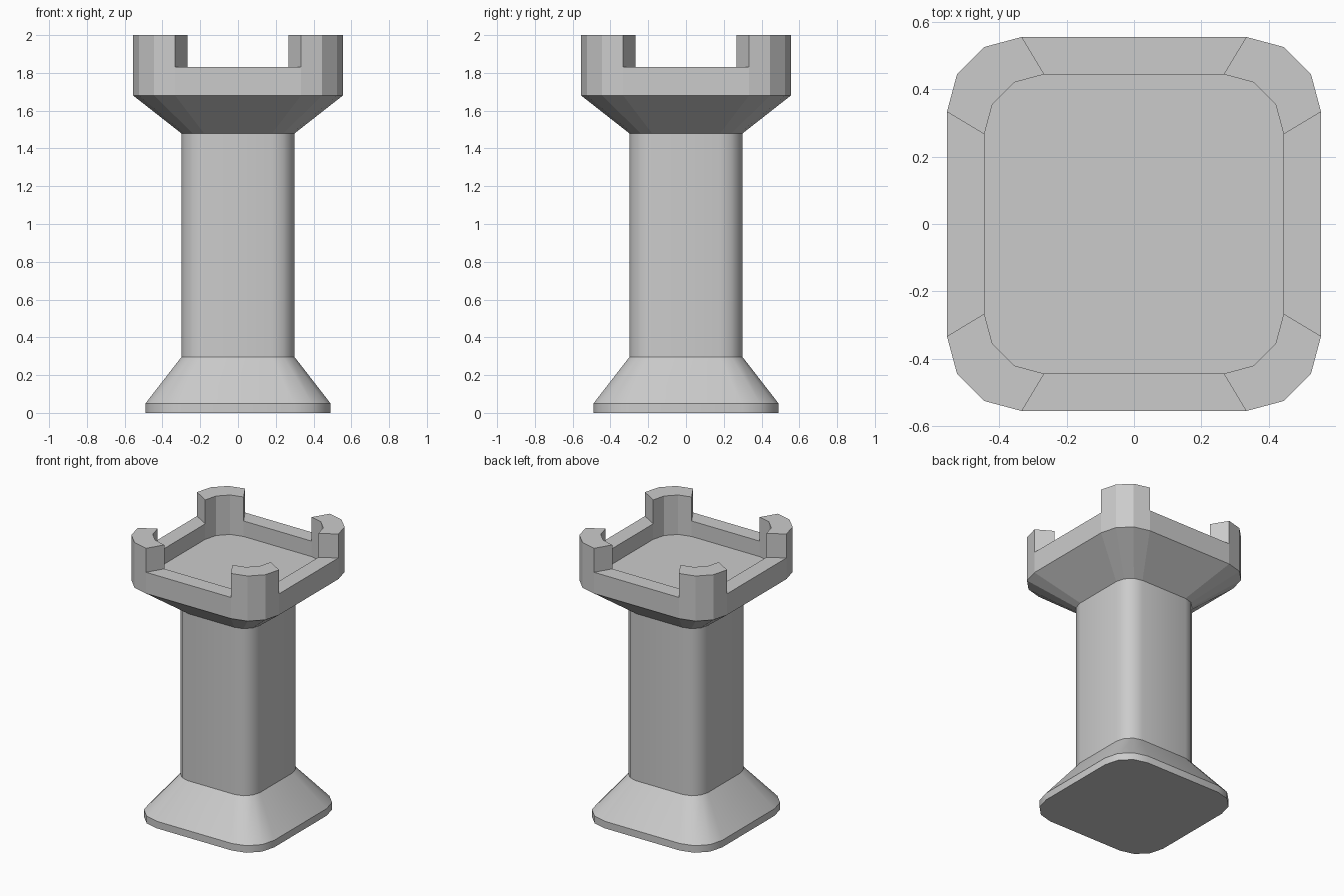
import bpy, bmesh
from math import cos, sin, pi

if "Cube" in bpy.data.objects:
    bpy.data.objects.remove(bpy.data.objects["Cube"])


def ring(bm, half, z):
    """Rounded square of 16 points: four per corner, corner radius 0.4 of the half width."""
    verts = []
    for c in range(4):
        sx, sy = ((1, 1), (-1, 1), (-1, -1), (1, -1))[c]
        for k in range(4):
            a = c * pi / 2 + k * pi / 6
            verts.append(bm.verts.new((half * (0.6 * sx + 0.4 * cos(a)),
                                       half * (0.6 * sy + 0.4 * sin(a)), z)))
    return verts


def bridge(bm, a, b):
    n = len(a)
    return [bm.faces.new((a[i], a[(i + 1) % n], b[(i + 1) % n], b[i])) for i in range(n)]


def loft(bm, profile):
    rings = [ring(bm, h, z) for h, z in profile]
    bands = [bridge(bm, a, b) for a, b in zip(rings, rings[1:])]
    return rings, bands


def finish(bm, name, smooth=False):
    bmesh.ops.recalc_face_normals(bm, faces=bm.faces)
    mesh = bpy.data.meshes.new(name)
    bm.to_mesh(mesh)
    bm.free()
    obj = bpy.data.objects.new(name, mesh)
    bpy.context.collection.objects.link(obj)
    if smooth:
        bpy.ops.object.select_all(action='DESELECT')
        obj.select_set(True)
        bpy.context.view_layer.objects.active = obj
        bpy.ops.object.shade_smooth_by_angle(angle=pi * 32 / 180)
    return obj


# Flared foot and straight shaft, smooth round the corners
bm = bmesh.new()
rings, bands = loft(bm, [(0.49, 0), (0.49, 0.05), (0.30, 0.295), (0.30, 1.48)])
bm.faces.new(rings[0][::-1])
finish(bm, "base_and_shaft", smooth=True)

# Crown: flare, outer wall, rim, inner wall and sunken floor
bm = bmesh.new()
rings, bands = loft(bm, [(0.30, 1.48), (0.555, 1.68), (0.555, 1.83),
                         (0.444, 1.83), (0.444, 1.72)])
bm.faces.new(rings[-1])
bmesh.ops.recalc_face_normals(bm, faces=bm.faces)

# Corner battlements raised from the rim
corners = [f for i, f in enumerate(bands[2]) if i % 4 != 3]
raised = bmesh.ops.extrude_face_region(bm, geom=corners)["geom"]
bmesh.ops.translate(bm, vec=(0, 0, 0.17),
                    verts=[v for v in raised if isinstance(v, bmesh.types.BMVert)])
bmesh.ops.delete(bm, geom=[f for f in corners if f.is_valid], context='FACES_ONLY')
finish(bm, "battlement_crown")
